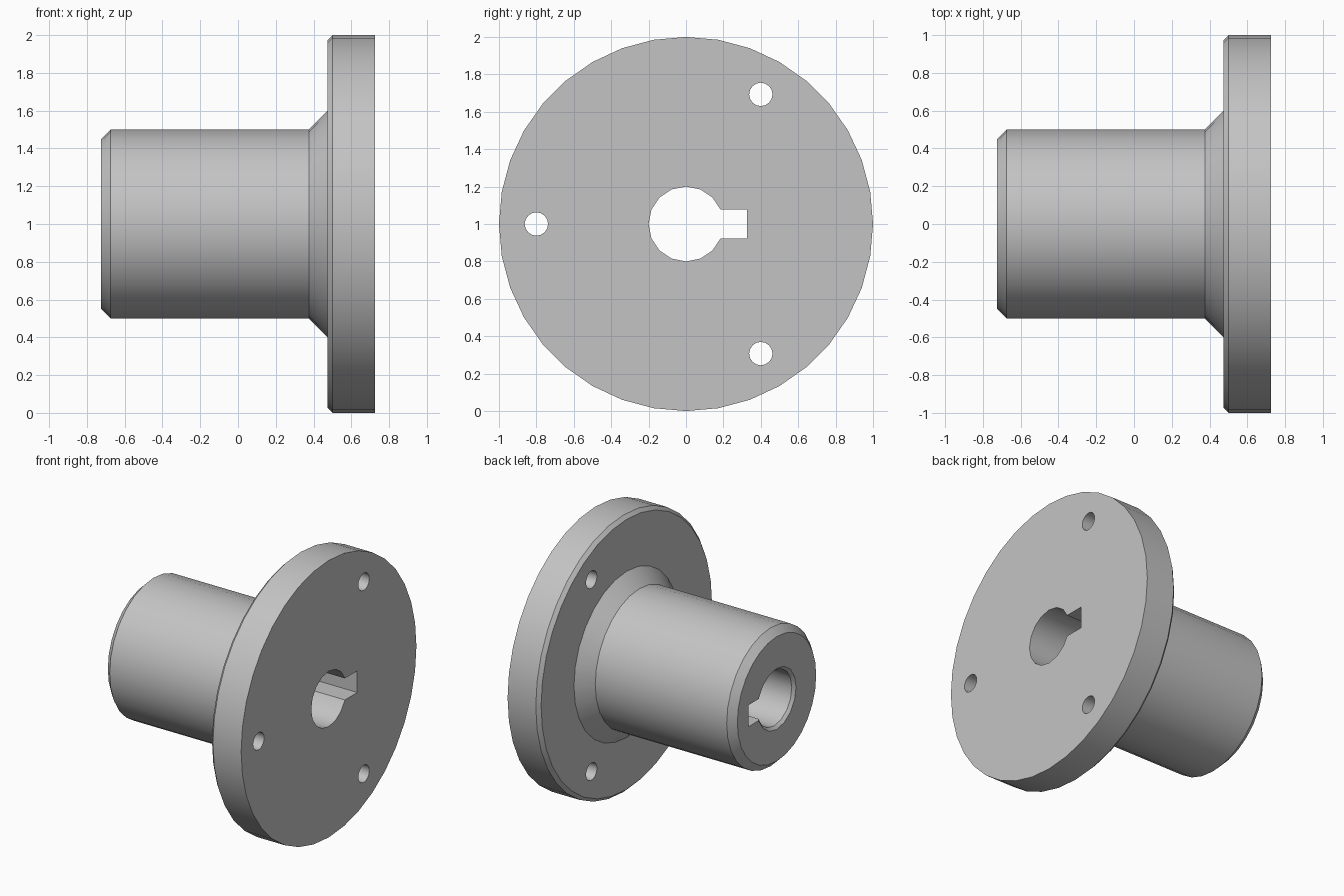
import bpy, bmesh
from math import cos, sin, pi, radians

if "Cube" in bpy.data.objects:
    bpy.data.objects.remove(bpy.data.objects["Cube"], do_unlink=True)

steel = bpy.data.materials.new("plain grey steel")
steel.use_nodes = True
GREY = (0.55, 0.55, 0.55, 1)
steel.diffuse_color = GREY
steel.node_tree.nodes["Principled BSDF"].inputs["Base Color"].default_value = GREY

AXIS_Z = 1.0


def turned(name, profile, sides, y=0.0, z=AXIS_Z):
    """Solid turned about a line along x, from (x, radius) points."""
    bm = bmesh.new()
    rings = []
    for x, r in profile:
        rings.append([bm.verts.new((x, y + r * cos(2 * pi * i / sides),
                                    z + r * sin(2 * pi * i / sides)))
                      for i in range(sides)])
    for a, b in zip(rings, rings[1:]):
        for i in range(sides):
            j = (i + 1) % sides
            bm.faces.new((a[i], a[j], b[j], b[i]))
    bm.faces.new(rings[0])
    bm.faces.new(rings[-1])
    return finish(name, bm)


def block(name, center, size):
    bm = bmesh.new()
    bmesh.ops.create_cube(bm, size=1)
    bmesh.ops.scale(bm, vec=size, verts=bm.verts)
    bmesh.ops.translate(bm, vec=center, verts=bm.verts)
    return finish(name, bm)


def finish(name, bm):
    bmesh.ops.recalc_face_normals(bm, faces=bm.faces)
    mesh = bpy.data.meshes.new(name)
    bm.to_mesh(mesh)
    bm.free()
    mesh.materials.append(steel)
    obj = bpy.data.objects.new(name, mesh)
    bpy.context.collection.objects.link(obj)
    return obj


def combine(target, tool, operation):
    """Apply a boolean and discard the tool."""
    tool.hide_render = True
    bpy.context.view_layer.objects.active = target
    mod = target.modifiers.new(operation, "BOOLEAN")
    mod.operation = operation
    mod.solver = "EXACT"
    mod.object = tool
    bpy.ops.object.modifier_apply(modifier=mod.name)
    bpy.data.objects.remove(tool, do_unlink=True)


# Flange disc with a chamfered inner rim
flange = turned("flanged_hub",
                [(0.475, 0.975), (0.5, 1.0), (0.725, 1.0)], 36)

# Hub sleeve with a chamfered end and a flared root, sunk into the disc
hub = turned("hub_sleeve", [(-0.725, 0.45), (-0.675, 0.5), (0.375, 0.5),
                            (0.475, 0.6), (0.6, 0.6)], 28)
combine(flange, hub, "UNION")

# Bore, countersunk at the hub end
bore = turned("bore_cutter", [(-0.745, 0.24), (-0.705, 0.2), (0.8, 0.2)], 16)
combine(flange, bore, "DIFFERENCE")

# Keyway along the whole bore
keyway = block("keyway_cutter", (0, 0.2125, AXIS_Z), (1.7, 0.225, 0.156))
combine(flange, keyway, "DIFFERENCE")

# Three bolt holes
for angle in (60, 180, 300):
    a = radians(angle)
    hole = turned("bolt_hole_cutter", [(0.4, 0.0625), (0.8, 0.0625)], 16,
                  0.8 * cos(a), AXIS_Z + 0.8 * sin(a))
    combine(flange, hole, "DIFFERENCE")

# Smooth curved walls, crisp edges
bpy.ops.object.select_all(action="DESELECT")
flange.select_set(True)
bpy.context.view_layer.objects.active = flange
bpy.ops.object.shade_smooth_by_angle(angle=radians(30))
